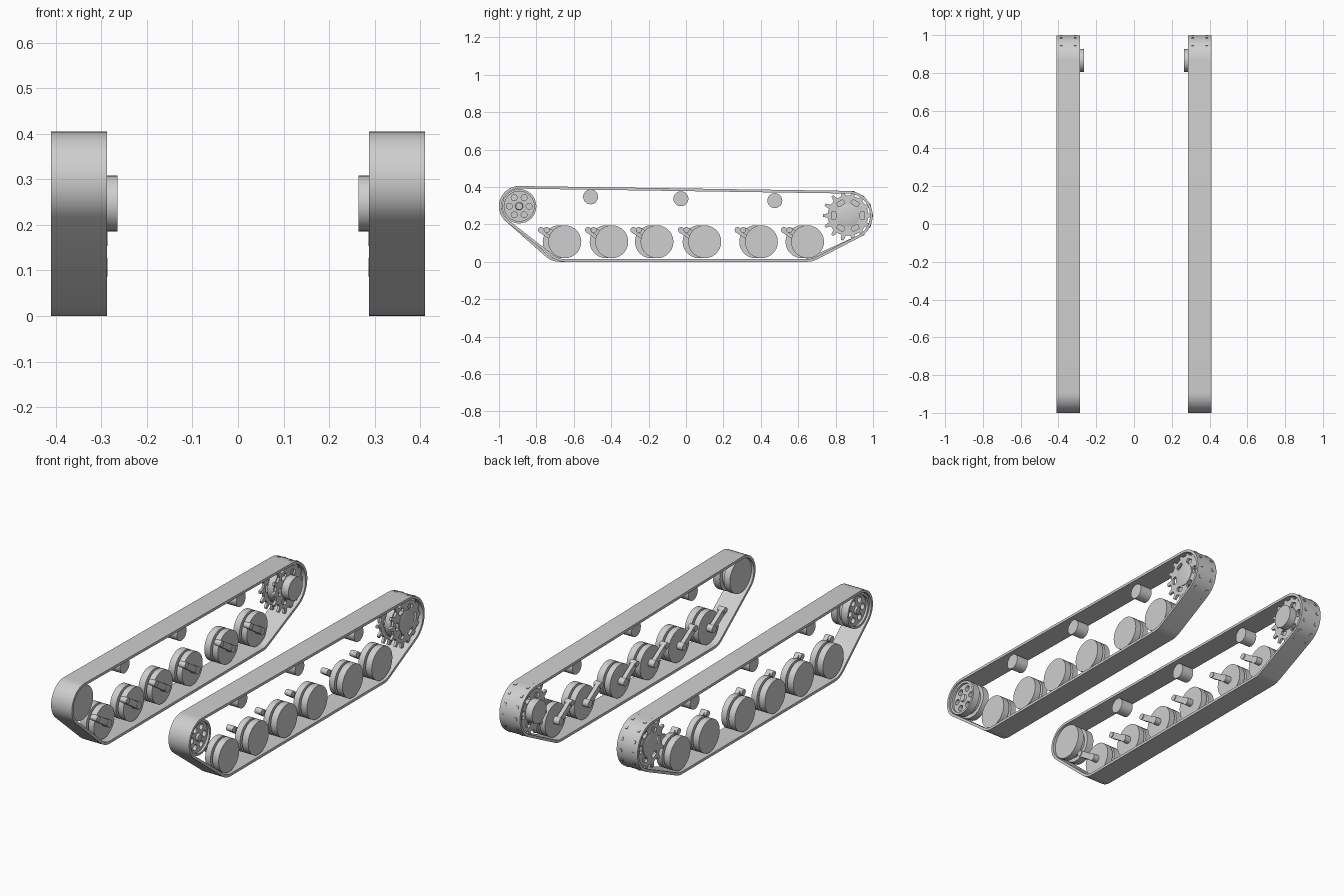
import bpy, bmesh, math
from mathutils import Matrix, Vector

if "Cube" in bpy.data.objects:
    bpy.data.objects.remove(bpy.data.objects["Cube"])

steel = bpy.data.materials.new("light_steel")
steel.diffuse_color = (0.62, 0.62, 0.62, 1)
steel.use_nodes = True
steel.node_tree.nodes["Principled BSDF"].inputs["Base Color"].default_value = steel.diffuse_color
PI = math.pi


def finish(ob):
    ob.data.materials.clear()
    ob.data.materials.append(steel)
    bpy.ops.object.select_all(action='DESELECT')
    ob.select_set(True)
    bpy.context.view_layer.objects.active = ob
    bpy.ops.object.shade_smooth_by_angle(angle=math.radians(32))


def ring(c, r, n=28, start=0.0):
    return [(c[0] + r * math.cos(start + 2 * PI * i / n),
             c[1] + r * math.sin(start + 2 * PI * i / n)) for i in range(n)]


def plate(name, loops, x0, x1):
    """Flat outline in the y-z plane (further loops are holes), spanning x0 to x1."""
    cu = bpy.data.curves.new(name, 'CURVE')
    cu.dimensions = '2D'
    cu.fill_mode = 'BOTH'
    cu.extrude = abs(x1 - x0) / 2
    for loop in loops:
        sp = cu.splines.new('POLY')
        sp.points.add(len(loop) - 1)
        for p, (y, z) in zip(sp.points, loop):
            p.co = (y, z, 0, 1)
        sp.use_cyclic_u = True
    tmp = bpy.data.objects.new(name + "_outline", cu)
    bpy.context.collection.objects.link(tmp)
    dg = bpy.context.evaluated_depsgraph_get()
    me = bpy.data.meshes.new_from_object(tmp.evaluated_get(dg))
    bpy.data.objects.remove(tmp)
    me.transform(Matrix(((0, 0, 1, (x0 + x1) / 2), (1, 0, 0, 0),
                         (0, 1, 0, 0), (0, 0, 0, 1))))
    bm = bmesh.new()
    bm.from_mesh(me)
    bmesh.ops.remove_doubles(bm, verts=bm.verts, dist=1e-5)
    bmesh.ops.recalc_face_normals(bm, faces=bm.faces)
    bm.to_mesh(me)
    bm.free()
    ob = bpy.data.objects.new(name, me)
    bpy.context.collection.objects.link(ob)
    finish(ob)


def lathe(name, c, s, profile, n=28):
    """Turn an (x, radius) profile around the axle through c; s is the side."""
    bm = bmesh.new()
    rows = [[bm.verts.new((s * x, y, z)) for y, z in ring(c, r, n)] for x, r in profile]
    for a, b in zip(rows, rows[1:]):
        for i in range(n):
            j = (i + 1) % n
            bm.faces.new((a[i], a[j], b[j], b[i]))
    bm.faces.new(rows[0])
    bm.faces.new(rows[-1])
    bmesh.ops.recalc_face_normals(bm, faces=bm.faces)
    me = bpy.data.meshes.new(name)
    bm.to_mesh(me)
    bm.free()
    ob = bpy.data.objects.new(name, me)
    bpy.context.collection.objects.link(ob)
    finish(ob)


def belt(circles, inset):
    """Outline of a belt pulled tight around circles given counterclockwise."""
    normals = []
    for i, (c, r) in enumerate(circles):
        c2, r2 = circles[(i + 1) % len(circles)]
        d = Vector(c2) - Vector(c)
        normals.append(math.atan2(d.y, d.x) - math.acos((r - r2) / d.length))
    pts = []
    for i, (c, r) in enumerate(circles):
        a, b = normals[i - 1], normals[i]
        sweep = (b - a) % (2 * PI)
        steps = max(3, int(sweep / math.radians(9)))
        for k in range(steps + 1):
            t = a + sweep * k / steps
            pts.append((c[0] + (r - inset) * math.cos(t), c[1] + (r - inset) * math.sin(t)))
    return pts


def sprocket_outline(c, teeth=14, root=0.108, tip=0.135):
    pts = []
    for i in range(teeth):
        a = 2 * PI * i / teeth
        for off, r in ((-0.11, root), (-0.05, tip), (0.05, tip), (0.11, root), (0.224, root)):
            pts.append((c[0] + r * math.cos(a + off), c[1] + r * math.sin(a + off)))
    return pts


def slot(c, a):
    return [(c[0] + r * math.cos(a + o), c[1] + r * math.sin(a + o))
            for o, r in ((-0.3, 0.075), (-0.2, 0.066), (0.2, 0.066),
                         (0.3, 0.075), (0.2, 0.09), (-0.2, 0.09))]


IDLER, SPROCKET = (-0.892, 0.297), (0.866, 0.247)
WHEEL_Y = (-0.648, -0.397, -0.155, 0.10, 0.403, 0.65)
ROLLERS = ((-0.51, 0.347), (-0.027, 0.337), (0.475, 0.327))

for s, side, shift in ((1, "right", 0.0), (-1, "left", -0.03)):
    wheels = [(y + shift, 0.107) for y in WHEEL_Y]

    # track band
    pulleys = [(wheels[0], 0.107), (wheels[-1], 0.107), (SPROCKET, 0.132), (IDLER, 0.108)]
    plate(f"track_band_{side}", [belt(pulleys, 0), belt(pulleys, 0.014)], s * 0.287, s * 0.41)

    for i, c in enumerate(wheels):
        # double road wheel
        lathe(f"road_wheel_{side}_{i}", c, s,
              [(0.32, 0.088), (0.352, 0.088), (0.352, 0.07), (0.364, 0.07),
               (0.364, 0.088), (0.40, 0.088)])
        # swing arm with axle and pivot
        p = (c[0] - 0.097, c[1] + 0.063)
        a = math.atan2(p[1] - c[1], p[0] - c[0])
        caps = [(q[0] + 0.016 * math.cos(t + k * PI / 8), q[1] + 0.016 * math.sin(t + k * PI / 8))
                for q, t in ((c, a + PI / 2), (p, a - PI / 2)) for k in range(9)]
        plate(f"swing_arm_{side}_{i}", [caps], s * 0.29, s * 0.312)
        lathe(f"wheel_axle_{side}_{i}", c, s, [(0.286, 0.02), (0.322, 0.02)], 16)
        lathe(f"arm_pivot_{side}_{i}", p, s, [(0.286, 0.016), (0.325, 0.016)], 16)

    # return rollers
    for i, c in enumerate(ROLLERS):
        lathe(f"return_roller_{side}_{i}", c, s, [(0.315, 0.04), (0.385, 0.04)], 24)

    # idler: plain inner disc, hub, pierced outer disc with rim and cap
    lathe(f"idler_drum_{side}", IDLER, s,
          [(0.30, 0.092), (0.335, 0.092), (0.335, 0.07), (0.362, 0.07)], 32)
    holes = [ring((IDLER[0] + 0.053 * math.cos(k * PI / 3), IDLER[1] + 0.053 * math.sin(k * PI / 3)),
                  0.016, 14) for k in range(6)]
    plate(f"idler_disc_{side}", [ring(IDLER, 0.08, 32)] + holes, s * 0.36, s * 0.388)
    plate(f"idler_rim_{side}", [ring(IDLER, 0.092, 32), ring(IDLER, 0.08, 32)],
          s * 0.36, s * 0.40)
    lathe(f"idler_cap_{side}", IDLER, s, [(0.386, 0.022), (0.398, 0.018)], 20)

    # drive sprocket: toothed discs, drum, inner housing
    slots = [slot(SPROCKET, k * PI / 3) for k in range(6)]
    for part, x0, x1 in (("inner", 0.305, 0.318), ("outer", 0.378, 0.391)):
        plate(f"sprocket_{part}_{side}", [sprocket_outline(SPROCKET)] + slots, s * x0, s * x1)
    lathe(f"sprocket_drum_{side}", SPROCKET, s, [(0.33, 0.094), (0.366, 0.094)], 32)
    lathe(f"sprocket_hub_{side}", SPROCKET, s, [(0.31, 0.06), (0.394, 0.06), (0.398, 0.045)], 32)
    lathe(f"drive_housing_{side}", SPROCKET, s, [(0.265, 0.061), (0.312, 0.061)], 32)
